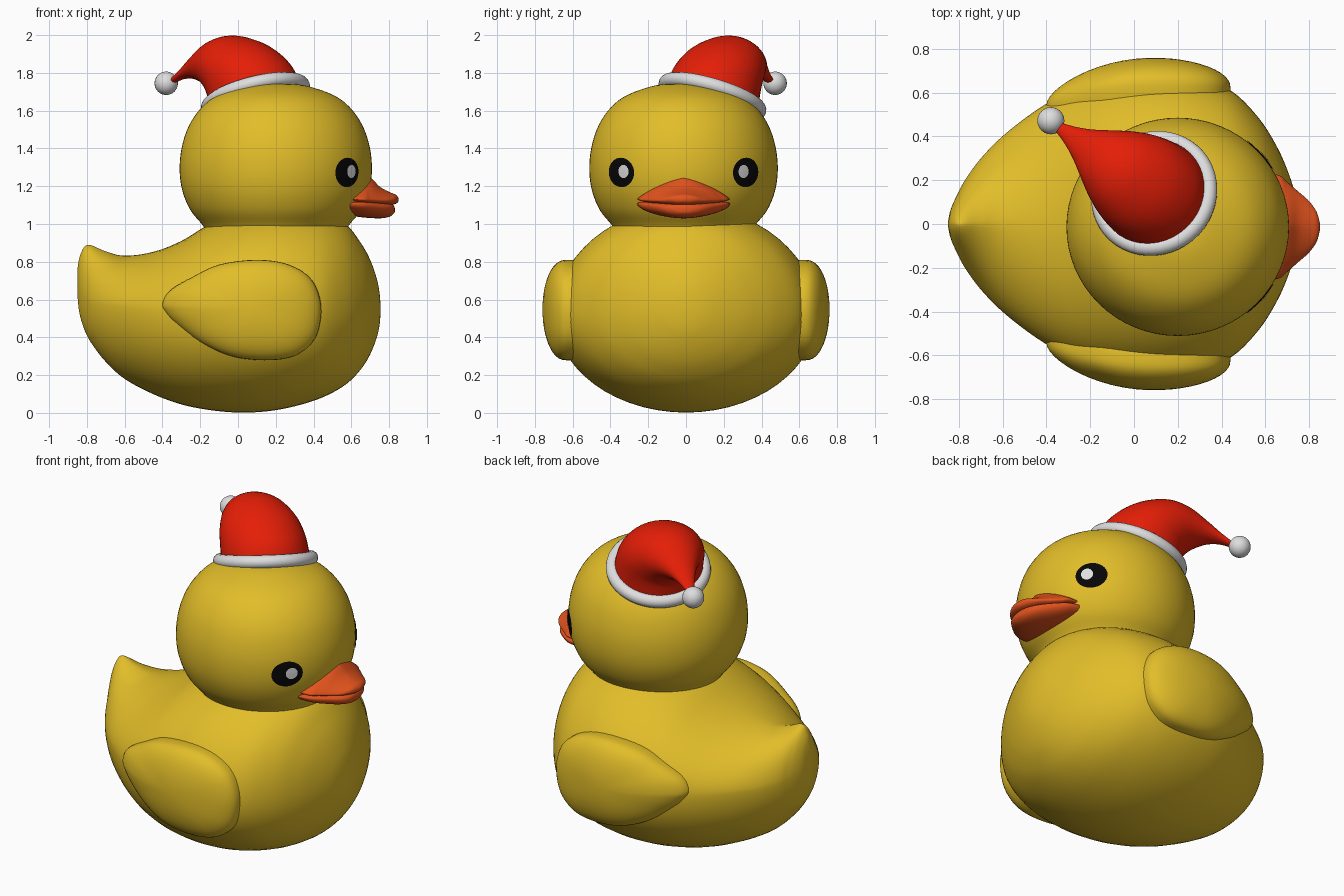
import bpy, bmesh, math
from mathutils import Vector

if "Cube" in bpy.data.objects:
    bpy.data.objects.remove(bpy.data.objects["Cube"])


def material(name, rgb):
    m = bpy.data.materials.new(name)
    m.diffuse_color = (*rgb, 1)
    m.use_nodes = True
    m.node_tree.nodes["Principled BSDF"].inputs["Base Color"].default_value = m.diffuse_color
    return m


YELLOW = material("yellow", (0.76, 0.51, 0.022))
ORANGE = material("orange", (0.76, 0.085, 0.012))
RED = material("red", (0.78, 0.013, 0.002))
WHITE = material("white", (0.73, 0.73, 0.73))
BLACK = material("black", (0.002, 0.002, 0.002))
TAU = 2 * math.pi


def spline(rows, n, closed=False):
    """Catmull-Rom interpolation of rows of numbers."""
    out, k = [], len(rows)
    get = (lambda i: rows[i % k]) if closed else (lambda i: rows[max(0, min(k - 1, i))])
    for i in range(k if closed else k - 1):
        for j in range(n):
            t = j / n
            out.append([0.5 * (2 * b + (c - a) * t + (2 * a - 5 * b + 4 * c - d) * t * t
                               + (3 * b - a - 3 * c + d) * t ** 3)
                        for a, b, c, d in zip(get(i - 1), get(i), get(i + 1), get(i + 2))])
    if not closed:
        out.append(list(rows[-1]))
    return out


def finish(name, bm, mat):
    bmesh.ops.recalc_face_normals(bm, faces=bm.faces)
    me = bpy.data.meshes.new(name)
    bm.to_mesh(me)
    bm.free()
    me.materials.append(mat)
    for p in me.polygons:
        p.use_smooth = True
    ob = bpy.data.objects.new(name, me)
    bpy.context.collection.objects.link(ob)
    return ob


def skin(name, rings, mat, caps=(True, True)):
    """Bridge a list of equal point rings."""
    bm = bmesh.new()
    vs = [[bm.verts.new(p) for p in r] for r in rings]
    n = len(vs[0])
    for a, b in zip(vs, vs[1:]):
        for i in range(n):
            j = (i + 1) % n
            bm.faces.new((a[i], a[j], b[j], b[i]))
    if caps[0]:
        bm.faces.new(vs[0])
    if caps[1]:
        bm.faces.new(vs[-1])
    return finish(name, bm, mat)


def spow(v, e):
    return math.copysign(abs(v) ** e, v)


def loft_x(name, rows, mat, y0=0.0, seg=56, n=5):
    """Rows: x, z bottom, z top, half width, z of widest point, upper exponent."""
    rings = []
    for x, zb, zt, w, zc, p in spline(rows, n):
        ring = []
        for i in range(seg):
            c, s = math.cos(TAU * i / seg), math.sin(TAU * i / seg)
            if s >= 0:
                ring.append((x, y0 + w * spow(c, 2 / p), zc + (zt - zc) * s ** (2 / p)))
            else:
                ring.append((x, y0 + w * c, zc + (zc - zb) * s))
        rings.append(ring)
    return skin(name, rings, mat)


# Body with upturned tail
loft_x("body", [
    (-.85, .62, .76, .012, .69, 2), (-.84, .53, .82, .06, .66, 1.8),
    (-.82, .46, .87, .11, .63, 1.6), (-.80, .41, .888, .15, .61, 1.5),
    (-.77, .36, .885, .205, .59, 1.45), (-.70, .27, .855, .30, .57, 1.5),
    (-.60, .18, .832, .402, .56, 1.65), (-.45, .10, .852, .518, .54, 1.85),
    (-.30, .045, .91, .605, .53, 2), (-.15, .015, 1.0, .66, .52, 2),
    (0, .002, 1.06, .687, .52, 2), (.15, .008, 1.09, .692, .52, 2),
    (.30, .035, 1.09, .67, .52, 2), (.45, .083, 1.06, .605, .53, 2),
    (.57, .15, 1.0, .485, .54, 2), (.65, .23, .90, .36, .55, 2),
    (.70, .31, .81, .25, .55, 2), (.735, .40, .71, .145, .55, 2),
    (.75, .47, .63, .07, .55, 2), (.755, .54, .56, .01, .55, 2)], YELLOW)

# Head, turned around a vertical axis
HX, HY, SY = .2, -.013, .98
PROFILE = spline([(.36, .93), (.385, .99), (.45, 1.07), (.493, 1.17), (.509, 1.28),
                  (.499, 1.4), (.46, 1.52), (.39, 1.62), (.3, 1.685), (.16, 1.732),
                  (.06, 1.744), (.002, 1.745)], 4)


def on_head(r, a, z):
    return (HX + r * math.cos(a), HY + SY * r * math.sin(a), z)


skin("head", [[on_head(r, TAU * i / 64, z) for i in range(64)] for r, z in PROFILE], YELLOW)


def head_radius(z):
    for (r0, z0), (r1, z1) in zip(PROFILE, PROFILE[1:]):
        if z0 <= z <= z1:
            return r0 + (r1 - r0) * (z - z0) / (z1 - z0)
    return .4


# Eyes and highlights: thin discs wrapped on the head
def eye_disc(name, angle, z0, hw, hh, lift, mat):
    rings = []
    for k in (1.0, .75, .5, .25, .02):
        ring = []
        for i in range(32):
            z = z0 + k * hh * math.sin(TAU * i / 32)
            a = angle + k * hw * math.cos(TAU * i / 32) / .5
            ring.append(on_head(head_radius(z) + lift, a, z))
        rings.append(ring)
    skin(name, rings, mat, (False, True))


for side, label in ((-1, "right"), (1, "left")):
    eye_disc("eye_" + label, side * math.radians(41.7), 1.273, .09, .078, .004, BLACK)
    eye_disc("eye_highlight_" + label, side * math.radians(39), 1.278, .034, .035, .008, WHITE)

# Bill
loft_x("bill_upper", [
    (.56, 1.11, 1.25, .25, 1.135, 1.2), (.66, 1.105, 1.255, .237, 1.13, 1.25),
    (.70, 1.10, 1.248, .205, 1.128, 1.3), (.75, 1.10, 1.198, .162, 1.125, 1.5),
    (.80, 1.10, 1.17, .118, 1.125, 1.6), (.835, 1.107, 1.155, .068, 1.13, 2),
    (.85, 1.12, 1.138, .015, 1.13, 2)], ORANGE, HY, 40)
loft_x("bill_lower", [
    (.56, 1.05, 1.125, .25, 1.11, 2.5), (.66, 1.035, 1.122, .232, 1.105, 2.5),
    (.75, 1.03, 1.115, .162, 1.095, 2.5), (.80, 1.038, 1.108, .108, 1.085, 2.5),
    (.823, 1.053, 1.10, .06, 1.08, 2.2), (.83, 1.065, 1.085, .012, 1.075, 2)],
    ORANGE, HY, 40)

# Wings: puffed teardrops on both flanks
OUTLINE = spline([(-.40, .58), (-.36, .648), (-.25, .715), (-.1, .785), (.1, .81),
                  (.27, .785), (.39, .705), (.44, .57), (.42, .42), (.35, .33),
                  (.25, .287), (.1, .28), (-.05, .305), (-.2, .375), (-.33, .475),
                  (-.385, .535)], 4, True)
CX, CZ = .08, .55
for side, label in ((-1, "right"), (1, "left")):
    levels = [(1, None)] + [(max(.01, math.cos(t * math.pi / 24)),
                             .125 * math.sin(t * math.pi / 24) ** .9) for t in range(13)]
    rings = []
    for r, h in levels:
        ring = []
        for x, z in OUTLINE:
            px, pz = CX + (x - CX) * r, CZ + (z - CZ) * r
            base = .635 - (.38 if px < .1 else .1) * (px - .1) ** 2
            ring.append((px, side * (.42 if h is None else base + h), pz))
        rings.append(ring)
    skin("wing_" + label, rings, YELLOW)

# Hat: bent cone given by outer and inner edge (along the bend, height) and half width
BASE = Vector((.09, .14, 0))
ALONG = Vector((-.82, .572, 0))
ACROSS = Vector((.572, .82, 0))
rings = []
for so, zo, si, zi, w in spline([
        (-.235, 1.755, .235, 1.59, .25), (-.185, 1.845, .245, 1.64, .245),
        (-.09, 1.925, .255, 1.68, .235), (.02, 1.975, .275, 1.71, .215),
        (.15, 1.998, .31, 1.74, .178), (.27, 1.97, .36, 1.76, .128),
        (.38, 1.895, .41, 1.77, .08), (.465, 1.825, .47, 1.765, .045),
        (.54, 1.77, .54, 1.74, .02)], 5):
    ring = []
    for i in range(40):
        c, s = math.cos(TAU * i / 40), math.sin(TAU * i / 40)
        p = BASE + ALONG * ((so + si) / 2 + (so - si) / 2 * c) + ACROSS * (w * s)
        p.z = (zo + zi) / 2 + (zo - zi) / 2 * c
        ring.append(p)
    rings.append(ring)
skin("hat_cone", rings, RED)

# Hat trim ring, tilted on the head
rot = Vector((-.25, .30, 1)).to_track_quat('Z', 'Y')
rings = []
for i in range(49):
    a = TAU * i / 48
    rings.append([Vector((.092, .14, 1.673)) + rot @ Vector((
        (.258 + .038 * math.cos(b)) * math.cos(a),
        (.258 + .038 * math.cos(b)) * math.sin(a), .038 * math.sin(b)))
        for b in (TAU * j / 16 for j in range(16))])
skin("hat_trim", rings, WHITE, (False, False))

# Pompom
bm = bmesh.new()
bmesh.ops.create_uvsphere(bm, u_segments=24, v_segments=16, radius=.062)
finish("hat_pompom", bm, WHITE).location = (-.38, .472, 1.745)
